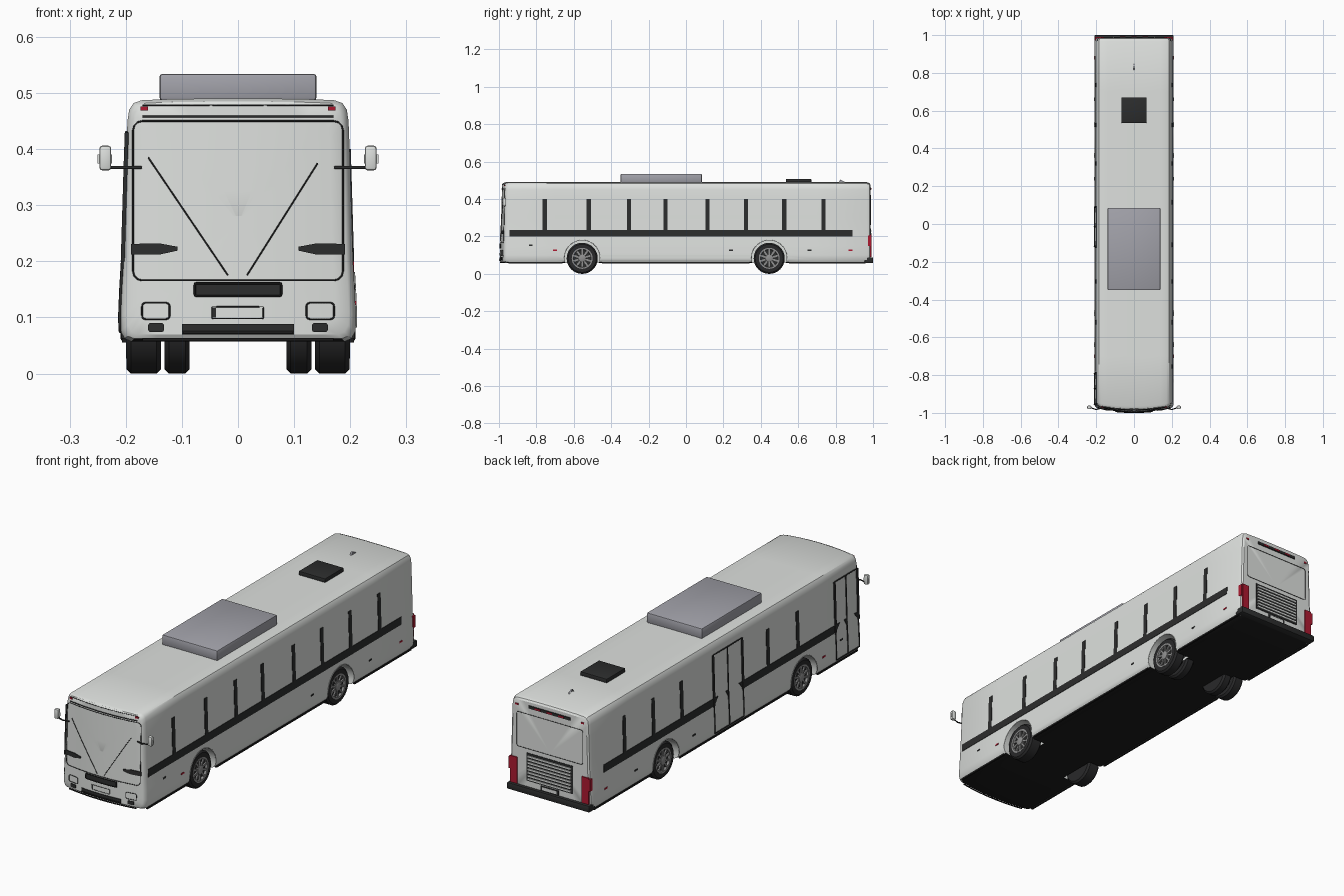
import bpy, bmesh, math
from mathutils import Vector, Matrix

if "Cube" in bpy.data.objects:
    bpy.data.objects.remove(bpy.data.objects["Cube"])


def material(name, r, g, b):
    m = bpy.data.materials.new(name)
    m.diffuse_color = (r, g, b, 1)
    m.use_nodes = True
    m.node_tree.nodes["Principled BSDF"].inputs["Base Color"].default_value = m.diffuse_color
    return m


WHITE = material("body_white", 0.73, 0.75, 0.73)
TRIM = material("dark_trim", 0.025, 0.026, 0.026)
BLACK = material("black_underside", 0.012, 0.012, 0.012)
TYRE = material("tyre_rubber", 0.022, 0.022, 0.023)
RIM = material("rim_grey", 0.28, 0.28, 0.28)
UNIT = material("roof_unit_grey", 0.36, 0.36, 0.40)
RED = material("lamp_red", 0.42, 0.01, 0.03)

# half cross-section of the body, bottom centre to top centre
HALF = [(0, .057), (.05, .057), (.1, .057), (.15, .057), (.19, .057), (.202, .062), (.209, .075), (.21, .1),
        (.208, .15), (.205, .2), (.202, .3), (.199, .4), (.197, .45), (.194, .47), (.186, .482),
        (.172, .487), (.14, .4885), (.1, .4895), (.05, .49), (0, .49)]
SIDE = HALF[6:14]
FRONT, REAR, ZC = -.975, .986, .27


def side_x(z):
    for (x0, z0), (x1, z1) in zip(SIDE, SIDE[1:]):
        if z <= z1:
            return x0 + (x1 - x0) * (z - z0) / (z1 - z0)
    return SIDE[-1][0]


def bulge(x, z):
    return -.02 * (1 - (x / .2) ** 2) + .012 * (z - .06) / .43


# maps from flat (u, v) plus outward distance d onto the body skin
def front(u, v, d): return (u, FRONT + bulge(u, v) - d, v)
def rear(u, v, d): return (u, REAR + d, v)
def right(u, v, d): return (side_x(v) + d, u, v)
def left(u, v, d): return (-side_x(v) - d, u, v)


def finish(name, bm, mat, smooth=True):
    bmesh.ops.recalc_face_normals(bm, faces=bm.faces[:])
    me = bpy.data.meshes.new(name)
    bm.to_mesh(me)
    bm.free()
    ob = bpy.data.objects.new(name, me)
    bpy.context.collection.objects.link(ob)
    me.materials.append(mat)
    if smooth:
        shade(ob)
    return ob


def activate(ob):
    bpy.ops.object.select_all(action='DESELECT')
    ob.select_set(True)
    bpy.context.view_layer.objects.active = ob


def shade(ob):
    activate(ob)
    bpy.ops.object.shade_smooth_by_angle(angle=math.radians(32))


def close_back(bm, skin, pts):
    """Add side walls from the outer layer down into the skin."""
    ring = [bm.verts.new(skin(u, v, -.003)) for u, v in pts[0]]
    outer, n = pts[1], len(ring)
    for i in range(n):
        bm.faces.new((outer[i], outer[(i + 1) % n], ring[(i + 1) % n], ring[i]))


def plate(name, skin, pts, mat, d=.003):
    bm = bmesh.new()
    top = [bm.verts.new(skin(u, v, d)) for u, v in pts]
    bm.faces.new(top)
    close_back(bm, skin, (pts, top))
    return finish(name, bm, mat, False)


def patch(name, skin, u0, u1, v0, v1, mat, d=.003, nu=1, nv=1):
    bm = bmesh.new()
    uv = [[(u0 + (u1 - u0) * i / nu, v0 + (v1 - v0) * j / nv) for j in range(nv + 1)] for i in range(nu + 1)]
    g = [[bm.verts.new(skin(*p, d)) for p in col] for col in uv]
    for i in range(nu):
        for j in range(nv):
            bm.faces.new((g[i][j], g[i + 1][j], g[i + 1][j + 1], g[i][j + 1]))
    idx = [(i, 0) for i in range(nu)] + [(nu, j) for j in range(nv)] + \
          [(i, nv) for i in range(nu, 0, -1)] + [(0, j) for j in range(nv, 0, -1)]
    close_back(bm, skin, ([uv[i][j] for i, j in idx], [g[i][j] for i, j in idx]))
    return finish(name, bm, mat, False)


def tube(name, pts, r, mat, skin=None, closed=False, d=.001):
    """Thin round line, optionally laid on a skin."""
    if skin:
        ends = pts + pts[:1] if closed else pts
        dense = [tuple(a[k] + (b[k] - a[k]) * t / 8 for k in (0, 1)) for a, b in zip(ends, ends[1:]) for t in range(8)]
        pts = [skin(u, v, d) for u, v in (dense if closed else dense + [ends[-1]])]
    cu = bpy.data.curves.new(name, 'CURVE')
    cu.dimensions, cu.bevel_depth, cu.bevel_resolution, cu.use_fill_caps = '3D', r, 1, True
    sp = cu.splines.new('POLY')
    sp.points.add(len(pts) - 1)
    for p, co in zip(sp.points, pts):
        p.co = (*co, 1)
    sp.use_cyclic_u = closed
    cu.materials.append(mat)
    ob = bpy.data.objects.new(name, cu)
    bpy.context.collection.objects.link(ob)
    activate(ob)
    bpy.ops.object.convert(target='MESH')


def round_rect(x0, x1, z0, z1, r):
    return [(cx + r * math.cos(math.radians(a + k)), cz + r * math.sin(math.radians(a + k)))
            for cx, cz, a in ((x1 - r, z1 - r, 0), (x0 + r, z1 - r, 90), (x0 + r, z0 + r, 180), (x1 - r, z0 + r, 270))
            for k in (0, 30, 60, 90)]


def box(name, lo, hi, mat, bevel=0):
    bm = bmesh.new()
    lo, hi = Vector(lo), Vector(hi)
    bmesh.ops.create_cube(bm, size=1, matrix=Matrix.Translation((lo + hi) / 2) @ Matrix.Diagonal((*(hi - lo), 1)))
    if bevel:
        bmesh.ops.bevel(bm, geom=bm.edges[:], offset=bevel, segments=2, affect='EDGES', profile=.5)
    return finish(name, bm, mat, bevel > 0)


def lathe(name, prof, y, z, mat, n=40):
    """Revolve (radius, x) points about an axle along x."""
    bm = bmesh.new()
    rings = [[bm.verts.new((x, y + r * math.cos(math.tau * i / n), z + r * math.sin(math.tau * i / n)))
              for i in range(n)] for r, x in prof]
    for a, b in zip(rings, rings[1:]):
        for i in range(n):
            bm.faces.new((a[i], a[(i + 1) % n], b[(i + 1) % n], b[i]))
    bm.faces.new(rings[0])
    bm.faces.new(rings[-1])
    return finish(name, bm, mat)


# body shell: rings lofted from the front cap to the rear cap
outline = HALF + [(-x, z) for x, z in HALF[-2:0:-1]]
stations = [(FRONT, i) for i in (.19, .15, .11, .07, .035, .012)] + [(FRONT + .005, .005), (FRONT + .018, 0),
            (-.7, 0), (.7, 0), (.967, 0), (.981, .005), (REAR, .012), (REAR, .19)]
bm = bmesh.new()
rings = []
for y, inset in stations:
    s = 1 - inset / .2
    ring = []
    for x, z in outline:
        px, pz = x * s, ZC + (z - ZC) * s
        ring.append(bm.verts.new((px, y + (bulge(px, pz) if y < -.9 else 0), pz)))
    rings.append(ring)
for a, b in zip(rings, rings[1:]):
    for i in range(len(outline)):
        j = (i + 1) % len(outline)
        bm.faces.new((a[i], a[j], b[j], b[i]))
bm.faces.new(rings[0])
bm.faces.new(rings[-1])
body = finish("body_shell", bm, WHITE, False)
body.data.materials.append(BLACK)
for f in body.data.polygons:
    if f.normal.z < -.9:
        f.material_index = 1

# wheel arches and wheels
AXLES, R = (-.555, .445), .083
for y in AXLES:
    for s in (1, -1):
        cutter = lathe("arch_cutter", [(.094, s * .131), (.094, s * .26)], y, .085, WHITE)
        cutter.hide_render = True
        mod = body.modifiers.new("arch", 'BOOLEAN')
        mod.object, mod.operation, mod.solver = cutter, 'DIFFERENCE', 'EXACT'
        activate(body)
        bpy.ops.object.modifier_apply(modifier=mod.name)
        bpy.data.objects.remove(cutter)
        tyres = [(.137, .199)] if y < 0 else [(.145, .197), (.086, .131)]
        for a, b in tyres:
            lathe("tyre", [(.055, s * a), (R - .008, s * a), (R, s * (a + .008)), (R, s * (b - .008)),
                           (R - .008, s * b), (.056, s * b), (.052, s * (b - .012))], y, R, TYRE)
        xo = tyres[0][1]
        lathe("rim_ring", [(.056, s * (xo - .01)), (.056, s * (xo + .001)), (.048, s * (xo + .001)),
                           (.046, s * (xo - .011))], y, R, RIM)
        lathe("rim_dish", [(.05, s * (xo - .012)), (.049, s * (xo - .009))], y, R, TRIM)
        lathe("hub", [(.022, s * (xo - .01)), (.02, s * (xo + .001)), (.012, s * (xo + .004))], y, R, RIM, 20)
        for k in range(10):
            sp = box("rim_spoke", (-.003, -.0045, .015), (.003, .0045, .05), RIM)
            sp.matrix_world = Matrix.Translation((s * (xo - .004), y, R)) @ Matrix.Rotation(math.tau * k / 10, 4, 'X')
        arc = [(y + .095 * math.cos(math.radians(t)), .085 + .095 * math.sin(math.radians(t))) for t in range(-2, 183, 8)]
        tube("arch_lip", [(right if s > 0 else left)(max(-2, u), max(v, .076), .001) for u, v in arc], .0015, WHITE)
shade(body)

# side bands, window pillars, marker lamps and sills
PILLARS = (-.755, -.52, -.305, -.11, .115, .32, .525, .735)
for name, skin in (("right", right), ("left", left)):
    spans = [(-.945, .89)] if skin is right else [(-.78, -.125), (.095, .89)]
    for a, b in spans:
        patch(name + "_band", skin, a, b, .2, .235, TRIM, .002, 4)
    for y in PILLARS:
        if skin is right or not (y < -.7 or -.2 < y < .2):
            patch(name + "_window_pillar", skin, y - .011, y + .011, .235, .4, TRIM, .002, 1, 3)
    for a, b in ((-.95, -.66), (-.45, .34), (.55, .96)):
        box(name + "_sill", ((-.207 if skin is left else .199), a, .055), ((-.199 if skin is left else .207), b, .063), BLACK)
    for y in (-.7, .24, .66, .88):
        patch(name + "_marker_lamp", skin, y - .01, y + .01, .122, .129, RED if y in (-.7, .88) else TRIM, .002)
    patch(name + "_fuel_flap", skin, -.84, -.82, .15, .158, TRIM, .001)

# double-leaf doors on the left
for a, b in ((-.955, -.79), (-.12, .09)):
    mid = (a + b) / 2
    tube("door_frame", [(a, .075), (a, .2), (a, .43), (b, .43), (b, .2), (b, .075)], .0028, TRIM, left, True)
    tube("door_split", [(mid, .075), (mid, .2), (mid, .43)], .003, TRIM, left)
    for u, w in ((a, .03), (b, -.03), (mid, .02)):
        plate("door_corner", left, [(u, .2), (u + w, .235), (u, .235)], TRIM, .003)
    for u in (a, b):
        patch("door_edge", left, u - .006, u + .006, .2, .43, TRIM, .004, 1, 4)

# front face
tube("windscreen_seal", round_rect(-.187, .187, .166, .45, .016), .0015, TRIM, front, True)
tube("destination_seam", [(-.17, .458), (.17, .458)], .002, TRIM, front)
tube("roof_seam", [(-.17, .478), (.17, .478)], .0012, TRIM, front, d=-.001)
tube("left_wiper", [(-.16, .385), (-.018, .175)], .0014, TRIM, front, d=.002)
tube("right_wiper", [(.142, .375), (.016, .175)], .0014, TRIM, front, d=.002)
patch("front_grille", front, -.078, .078, .137, .162, TRIM, .004, 8)
tube("front_grille_rim", round_rect(-.077, .077, .138, .161, .004), .002, BLACK, front, True, .004)
patch("lower_grille", front, -.1, .1, .07, .088, TRIM, .003, 8)
tube("lower_grille_lip", [(-.098, .073), (.098, .073)], .003, BLACK, front, d=.003)
patch("bumper_skirt", front, -.17, .17, .058, .063, BLACK, 0, 10)
patch("front_number_plate", front, -.046, .045, .098, .119, WHITE, .002, 4)
tube("front_plate_frame", [(-.046, .098), (.045, .098), (.045, .119), (-.046, .119)], .001, TRIM, front, True, .002)
patch("front_plate_strip", front, -.046, -.039, .1, .118, TRIM, .003)
for s in (1, -1):
    plate("corner_lamp", front, [(s * x, z) for x, z in ((.191, .231), (.14, .232), (.108, .226), (.108, .219),
                                                       (.14, .212), (.191, .212))], TRIM, .004)
    tube("headlamp_rim", round_rect(*sorted((s * .122, s * .171)), .097, .126, .006), .0015, TRIM, front, True)
    plate("fog_lamp", front, round_rect(*sorted((s * .132, s * .16)), .074, .09, .004), TRIM)
    patch("front_top_lamp", front, *sorted((s * .16, s * .174)), .469, .476, RED, .003)
    tube("mirror_arm", [(s * .172, -.975, .367), (s * .2, -.982, .367), (s * .232, -.972, .367)], .003, TRIM)
    box("mirror_housing", (*((.226,) if s > 0 else (-.247,)), -.98, .362), (.247 if s > 0 else -.226, -.962, .406), WHITE, .005)
    box("mirror_foot", (min(s * .225, s * .25), -.974, .374), (max(s * .225, s * .25), -.966, .39), WHITE)

# rear face
box("rear_bumper", (-.209, .955, .058), (.209, 1.0, .088), TRIM, .004)
tube("rear_window_seal", round_rect(-.168, .168, .262, .42, .01), .0013, TRIM, rear, True)
patch("engine_grille", rear, -.118, .118, .115, .243, TRIM, .002)
for k in range(8):
    patch("grille_slat", rear, -.11, .11, .122 + k * .0148, .129 + k * .0148, WHITE, .006)
patch("rear_plate_holder", rear, -.045, .045, .089, .111, TRIM, .003)
patch("rear_number_plate", rear, -.036, .036, .093, .107, WHITE, .004)
patch("high_brake_bar", rear, -.105, .105, .449, .462, TRIM, .004)
for x in (-.06, 0, .06):
    patch("high_brake_lamp", rear, x - .014, x + .014, .452, .459, RED, .006)
for s in (1, -1):
    patch("tail_lamp", rear, *sorted((s * .164, s * .199)), .09, .21, RED, .005)
    patch("rear_top_lamp", rear, *sorted((s * .16, s * .174)), .45, .457, RED, .003)
    box("tail_lamp_side", (min(s * .19, s * .2065), .972, .15), (max(s * .19, s * .2065), .99, .205), RED)

# roof
box("air_conditioner", (-.14, -.35, .487), (.14, .085, .534), UNIT, .005)
box("roof_hatch", (-.067, .535, .485), (.067, .67, .507), TRIM, .003)
plate("antenna_fin", lambda u, v, d: (d * 1.2, u, v), [(.815, .488), (.85, .488), (.845, .494), (.825, .504)], UNIT, .003)
